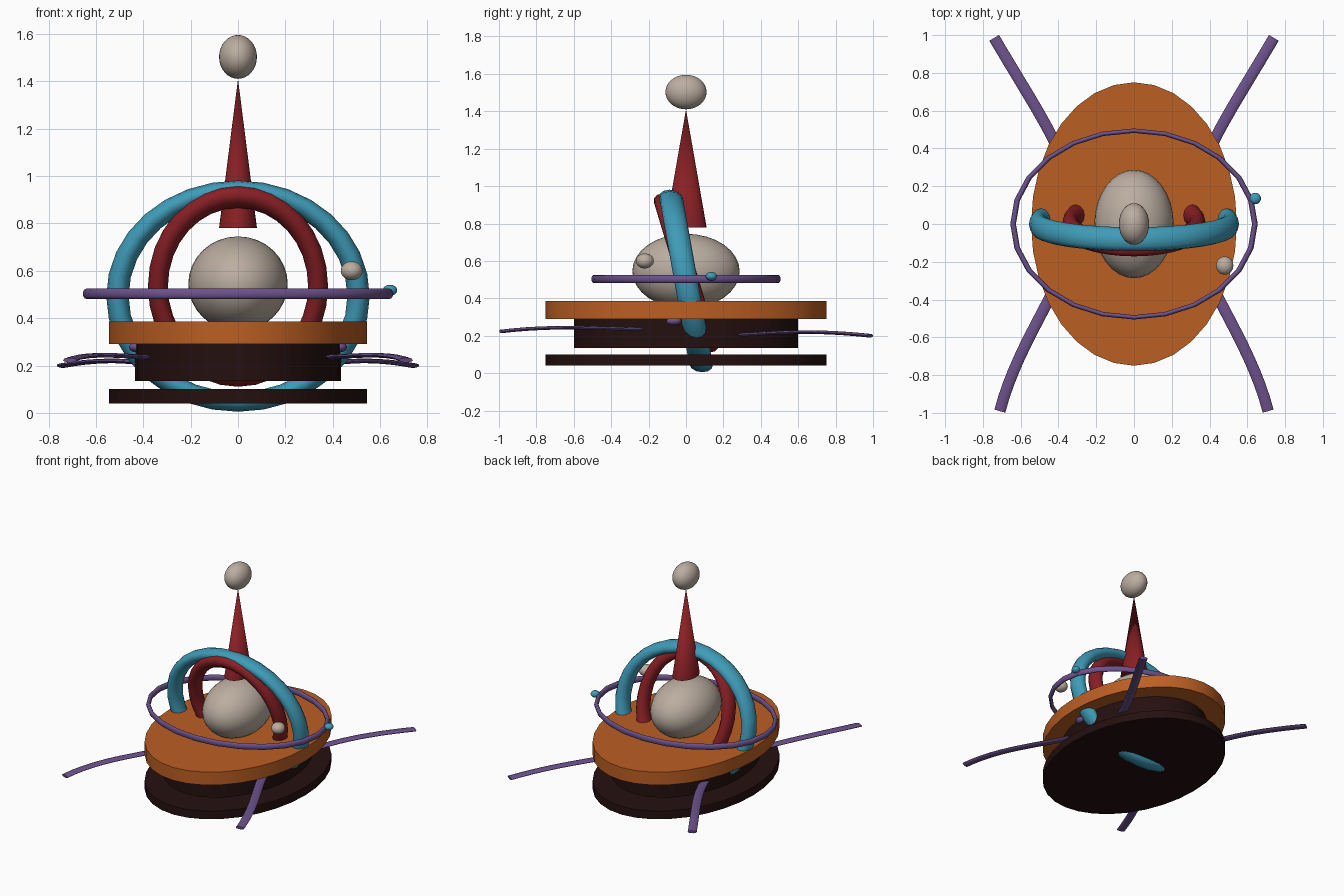
import bpy, bmesh, math
from mathutils import Matrix, Vector
from mathutils.geometry import interpolate_bezier

cube = bpy.data.objects.get("Cube")
if cube:
    bpy.data.objects.remove(cube, do_unlink=True)


def material(name, rgb):
    m = bpy.data.materials.new(name)
    m.use_nodes = True
    colour = (*rgb, 1)
    m.diffuse_color = colour
    m.node_tree.nodes["Principled BSDF"].inputs["Base Color"].default_value = colour
    return m


orange = material("orange", (0.50, 0.114, 0.017))
beige = material("warm beige", (0.50, 0.42, 0.355))
red = material("deep red", (0.25, 0.014, 0.018))
blue = material("sky blue", (0.05, 0.33, 0.48))
purple = material("purple", (0.15, 0.083, 0.26))
dark = material("dark brown", (0.018, 0.005, 0.005))


def finish(name, mat):
    """Name, colour and smooth the active object."""
    ob = bpy.context.object
    ob.name = ob.data.name = name
    ob.data.materials.clear()
    ob.data.materials.append(mat)
    bpy.ops.object.shade_smooth_by_angle(angle=math.radians(40))
    return ob


def stretch(ob, size, centre, lean=0):
    """Bake scale, a lean of y with height, and position into the mesh."""
    shear = Matrix.Identity(4)
    shear[1][2] = lean
    ob.data.transform(Matrix.Translation(centre) @ shear @ Matrix.Diagonal((*size, 1)))


def ball(name, mat, size, centre):
    bpy.ops.mesh.primitive_uv_sphere_add(segments=32, ring_count=16)
    stretch(finish(name, mat), size, centre)


def cone(name, mat, rx, ry, bottom, top, tip=1):
    bpy.ops.mesh.primitive_cone_add(vertices=32, radius1=1, radius2=tip, depth=1)
    stretch(finish(name, mat), (rx, ry, top - bottom), (0, 0, (bottom + top) / 2))


def ring(name, mat, major, minor, size, z, upright=True, lean=0, segments=32):
    bpy.ops.mesh.primitive_torus_add(major_radius=major, minor_radius=minor,
                                     major_segments=segments, minor_segments=12)
    ob = finish(name, mat)
    if upright:
        ob.data.transform(Matrix.Rotation(math.pi / 2, 4, 'X'))
    stretch(ob, size, (0, 0, z), lean)


def arm(name, points, side):
    """Sweep a flat oval along a curved path."""
    path = interpolate_bezier(*[Vector((x * side, y, z)) for x, y, z in points], 14)
    bm = bmesh.new()
    loops = []
    for i, p in enumerate(path):
        along = path[min(i + 1, len(path) - 1)] - path[max(i - 1, 0)]
        across = along.cross(Vector((0, 0, 1))).normalized()
        up = across.cross(along).normalized()
        loops.append([bm.verts.new(p + across * 0.03 * math.cos(a) + up * 0.01 * math.sin(a))
                      for a in (k * math.tau / 10 for k in range(10))])
    for a, b in zip(loops, loops[1:]):
        for k in range(10):
            n = (k + 1) % 10
            bm.faces.new((a[k], a[n], b[n], b[k]))
    bm.faces.new(loops[0])
    bm.faces.new(loops[-1])
    bmesh.ops.recalc_face_normals(bm, faces=bm.faces)
    mesh = bpy.data.meshes.new(name)
    bm.to_mesh(mesh)
    bm.free()
    ob = bpy.data.objects.new(name, mesh)
    bpy.context.collection.objects.link(ob)
    bpy.ops.object.select_all(action='DESELECT')
    ob.select_set(True)
    bpy.context.view_layer.objects.active = ob
    finish(name, purple)


# Stacked oval discs
cone("bottom_disc", dark, 0.545, 0.75, 0.04, 0.10)
cone("middle_disc", dark, 0.435, 0.60, 0.135, 0.29)
cone("deck", orange, 0.545, 0.75, 0.29, 0.385)

# Dome, spire and finial
ball("dome", beige, (0.21, 0.287, 0.20), (0, 0, 0.545))
cone("spire", red, 0.08, 0.11, 0.78, 1.41, tip=0)
ball("finial", beige, (0.08, 0.11, 0.0925), (0, 0, 1.503))

# Rings
ring("outer_hoop", blue, 0.70, 0.065, (0.727, 0.97, 0.638), 0.493, lean=-0.18)
ring("inner_hoop", red, 0.465, 0.058, (0.727, 1, 0.812), 0.535, lean=-0.30)
ring("orbit_ring", purple, 0.64, 0.015, (1, 0.772, 1.45), 0.503, upright=False, segments=24)

# Small orbiting balls
ball("blue_moon", blue, (0.03, 0.03, 0.023), (0.642, 0.135, 0.518))
ball("beige_moon", beige, (0.046, 0.048, 0.04), (0.48, -0.22, 0.60))

# Curved arms and side studs, mirrored left and right
front_path = [(0.36, -0.20, 0.235), (0.44, -0.42, 0.235), (0.63, -0.68, 0.26), (0.71, -0.99, 0.223)]
rear_path = [(0.33, 0.22, 0.20), (0.42, 0.48, 0.215), (0.55, 0.66, 0.235), (0.74, 0.985, 0.20)]
for side, label in ((1, "left"), (-1, "right")):
    arm("front_arm_" + label, front_path, side)
    arm("rear_arm_" + label, rear_path, side)
    ball("side_stud_" + label, purple, (0.03, 0.04, 0.022), (0.43 * side, -0.065, 0.278))
